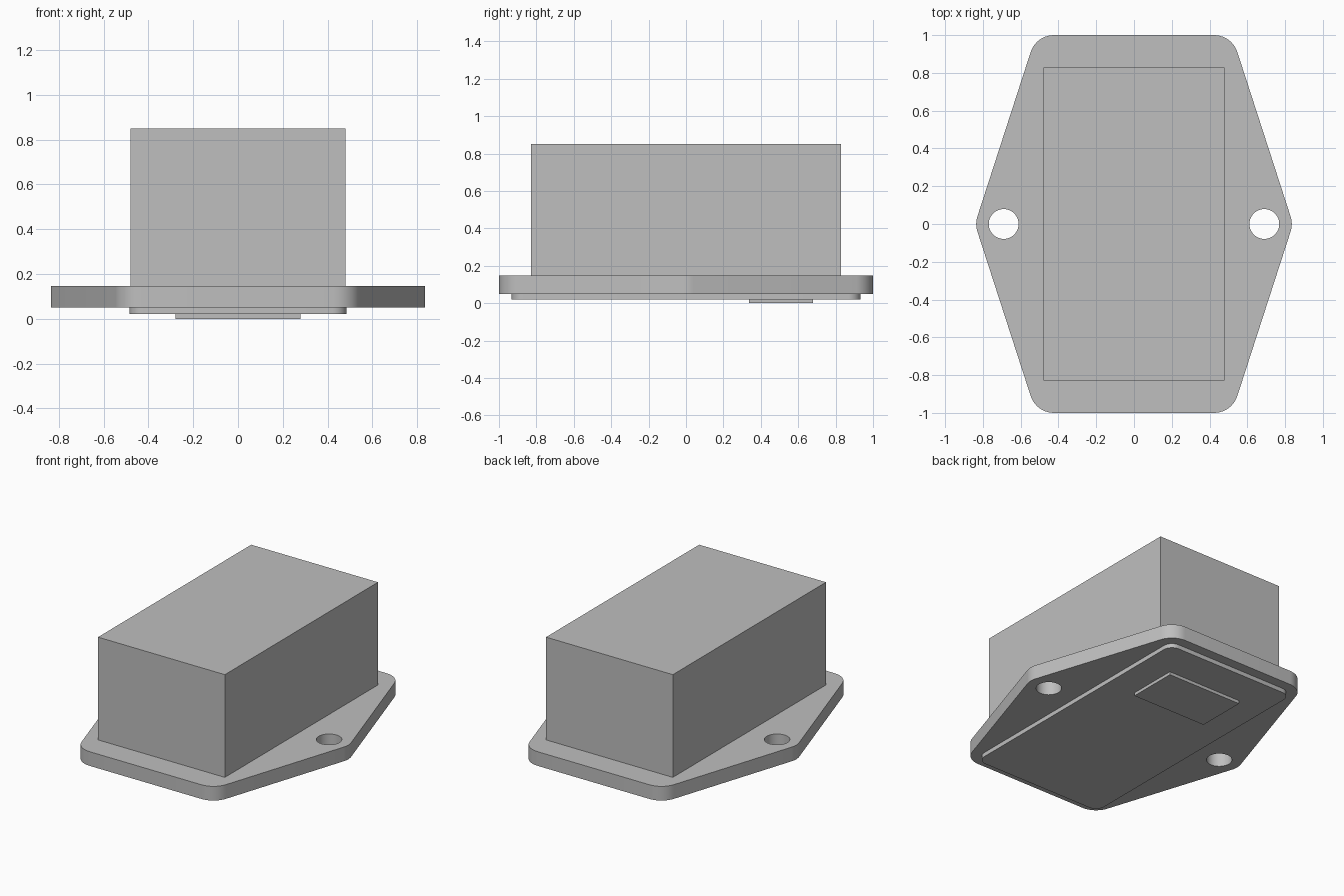
import bpy, bmesh, math
from mathutils import Vector

cube = bpy.data.objects.get("Cube")
if cube:
    bpy.data.objects.remove(cube, do_unlink=True)

grey = bpy.data.materials.new("plain_grey")
grey.use_nodes = True
grey.diffuse_color = (0.52, 0.52, 0.52, 1)
grey.node_tree.nodes["Principled BSDF"].inputs["Base Color"].default_value = grey.diffuse_color


def rounded(corners, radius, steps=10):
    """Fillet each corner of a convex counter-clockwise outline."""
    points = []
    for i, corner in enumerate(corners):
        p = Vector(corner)
        a = (Vector(corners[i - 1]) - p).normalized()
        b = (Vector(corners[(i + 1) % len(corners)]) - p).normalized()
        half = a.angle(b) / 2
        centre = p + (a + b).normalized() * radius / math.sin(half)
        start = p + a * radius / math.tan(half) - centre
        turn = math.pi - 2 * half
        for s in range(steps + 1):
            t = turn * s / steps
            c, n = math.cos(t), math.sin(t)
            points.append(centre + Vector((start.x * c - start.y * n,
                                           start.x * n + start.y * c)))
    return points


def rectangle(x, y0, y1):
    return [(-x, y0), (x, y0), (x, y1), (-x, y1)]


def prism(name, outline, z0, z1):
    """Extrude an outline between two heights."""
    bm = bmesh.new()
    face = bm.faces.new([bm.verts.new((p[0], p[1], z0)) for p in outline])
    new = bmesh.ops.extrude_face_region(bm, geom=[face])["geom"]
    bmesh.ops.translate(bm, vec=(0, 0, z1 - z0),
                        verts=[v for v in new if isinstance(v, bmesh.types.BMVert)])
    bmesh.ops.recalc_face_normals(bm, faces=bm.faces)
    mesh = bpy.data.meshes.new(name)
    bm.to_mesh(mesh)
    bm.free()
    mesh.materials.append(grey)
    obj = bpy.data.objects.new(name, mesh)
    bpy.context.collection.objects.link(obj)
    return obj


def smooth(obj):
    bpy.ops.object.select_all(action='DESELECT')
    obj.select_set(True)
    bpy.context.view_layer.objects.active = obj
    bpy.ops.object.shade_smooth_by_angle(angle=math.radians(30))


# Six-sided mounting flange with softened corners
hexagon = [(-0.518, -1), (0.518, -1), (0.842, 0), (0.518, 1), (-0.518, 1), (-0.842, 0)]
flange = prism("mounting_flange", rounded(hexagon, 0.13), 0.05, 0.147)

# Screw holes through both side tips
for side, label in ((1, "left"), (-1, "right")):
    bpy.ops.mesh.primitive_cylinder_add(vertices=48, radius=0.079, depth=0.4,
                                        location=(side * 0.69, 0, 0.1))
    cutter = bpy.context.object
    cutter.name = label + "_hole_cutter"
    cutter.data.materials.append(grey)
    cutter.hide_render = True
    cutter.hide_viewport = True
    cut = flange.modifiers.new(label + "_hole", 'BOOLEAN')
    cut.operation = 'DIFFERENCE'
    cut.solver = 'EXACT'
    cut.object = cutter

# Apply the cuts, then discard the cutters
bpy.context.view_layer.update()
cut_mesh = bpy.data.meshes.new_from_object(
    flange.evaluated_get(bpy.context.evaluated_depsgraph_get()))
flange.modifiers.clear()
flange.data = cut_mesh
for label in ("left", "right"):
    bpy.data.objects.remove(bpy.data.objects[label + "_hole_cutter"], do_unlink=True)
smooth(flange)

# Tall rectangular housing
prism("housing", rectangle(0.48, -0.828, 0.828), 0.147, 0.85)

# Shallow rounded panel under the flange, with a small raised pad
smooth(prism("base_panel", rounded(rectangle(0.485, -0.932, 0.932), 0.065), 0.021, 0.05))
prism("base_pad", rectangle(0.28, 0.337, 0.68), 0, 0.021)
